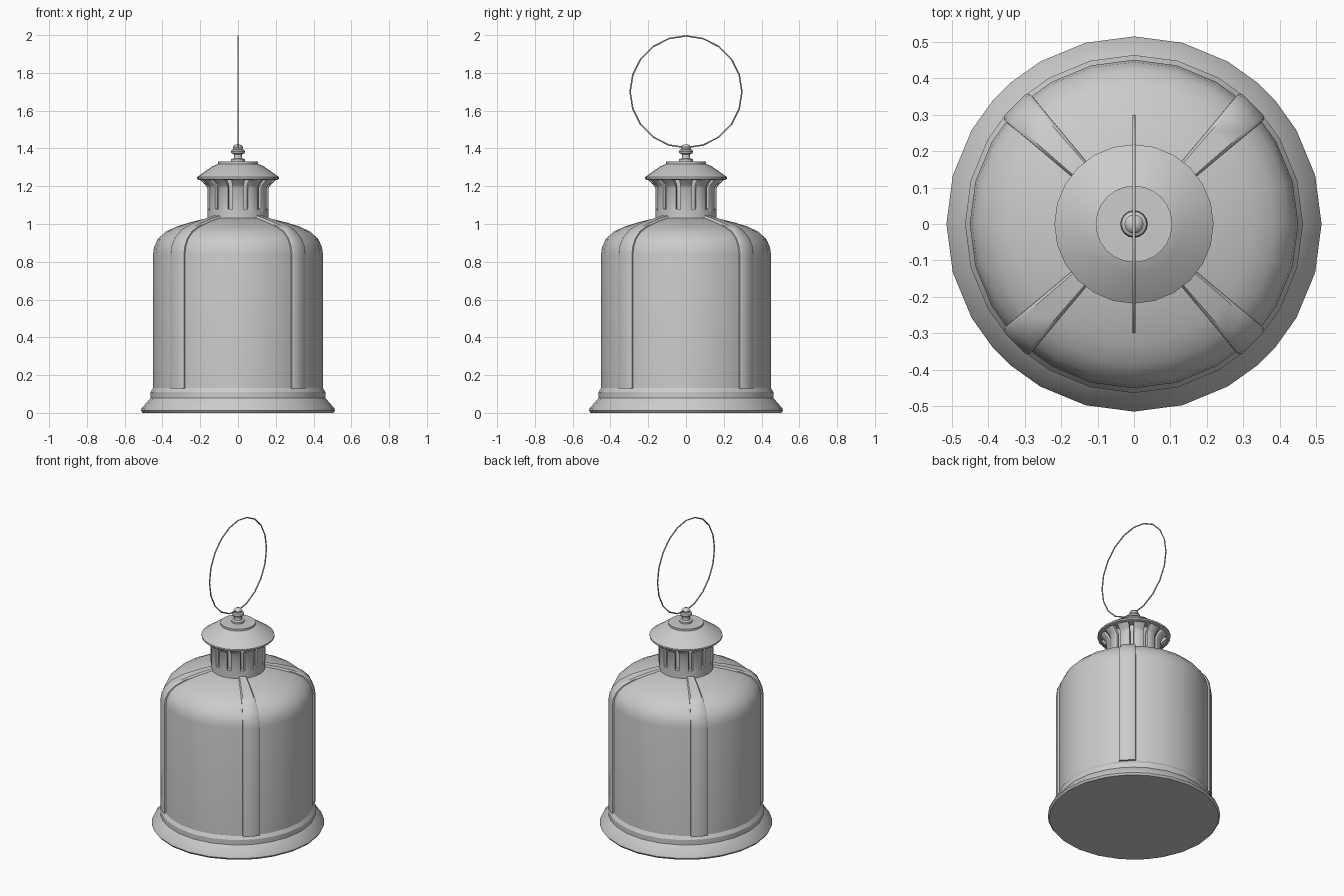
import bpy, bmesh, math
from mathutils import Vector

if "Cube" in bpy.data.objects:
    bpy.data.objects.remove(bpy.data.objects["Cube"])

EVEN = [i * 15 for i in range(24)]
# body facets: split around each diagonal so a flat sits under every strap
BODY = [q * 90 + a for q in range(4) for a in (0, 15, 30, 41, 49, 60, 75)]


def finish(name, bm, angle=35):
    bmesh.ops.recalc_face_normals(bm, faces=bm.faces)
    me = bpy.data.meshes.new(name)
    bm.to_mesh(me)
    bm.free()
    ob = bpy.data.objects.new(name, me)
    bpy.context.collection.objects.link(ob)
    bpy.ops.object.select_all(action='DESELECT')
    ob.select_set(True)
    bpy.context.view_layer.objects.active = ob
    bpy.ops.object.shade_smooth_by_angle(angle=math.radians(angle))
    return ob


def bridge(bm, rings):
    """Skin consecutive closed rings and cap both ends."""
    for a, b in zip(rings, rings[1:]):
        n = len(a)
        for i in range(n):
            j = (i + 1) % n
            bm.faces.new((a[i], a[j], b[j], b[i]))
    bm.faces.new(rings[0])
    bm.faces.new(rings[-1])


def lathe(name, profile, angles=EVEN, angle=35):
    bm = bmesh.new()
    rings = [[bm.verts.new((r * math.cos(math.radians(a)),
                            r * math.sin(math.radians(a)), z)) for a in angles]
             for r, z in profile]
    bridge(bm, rings)
    return finish(name, bm, angle)


def strap(name, path, thick, inset, deg):
    """Rounded bar following an (r, z, half width) path at one heading."""
    bm = bmesh.new()
    out = Vector((math.cos(math.radians(deg)), math.sin(math.radians(deg)), 0))
    side = Vector((-out.y, out.x, 0))
    up = Vector((0, 0, 1))
    rings = []
    for i, (r, z, w) in enumerate(path):
        p, q = path[max(i - 1, 0)], path[min(i + 1, len(path) - 1)]
        t = (out * (q[0] - p[0]) + up * (q[1] - p[1])).normalized()
        nrm = out * t.z - up * t.dot(out)
        section = [(-w, -inset), (-w, thick * .4), (-w * .8, thick),
                   (w * .8, thick), (w, thick * .4), (w, -inset)]
        rings.append([bm.verts.new(out * r + up * z + side * s + nrm * d)
                      for s, d in section])
    bridge(bm, rings)
    return finish(name, bm, 40)


# flared base plate with its seating lip
lathe("base", [(.505, 0), (.514, .012), (.51, .025), (.463, .078), (.463, .11),
               (.448, .135)], BODY, 25)

# main drum with rounded shoulder
lathe("body", [(.45, .1), (.45, .84), (.444, .88), (.425, .92), (.385, .958),
               (.33, .985), (.25, 1.01), (.16, 1.032)], BODY, 40)

# four straps running down the shoulder and wall
strap_path = [(.45, .13, .05), (.45, .84, .05), (.444, .88, .05),
              (.425, .92, .048), (.385, .958, .044), (.33, .985, .039),
              (.25, 1.01, .032), (.15, 1.034, .023)]
for k in range(4):
    strap(f"strap_{k + 1}", strap_path, .012, .03, 45 + 90 * k)

# vent chimney: lower collar, inner core and flared slats
lathe("vent_collar", [(.162, 1.02), (.162, 1.08), (.13, 1.08)])
lathe("vent_core", [(.13, 1.06), (.13, 1.25)])
slat_path = [(.155, 1.07, .029), (.155, 1.19, .029), (.166, 1.21, .031),
             (.195, 1.238, .036)]
for k in range(12):
    strap(f"vent_slat_{k + 1}", slat_path, .007, .012, 30 * k)

# roof cap with raised disc
lathe("roof", [(.12, 1.25), (.205, 1.233), (.218, 1.238), (.218, 1.248),
               (.135, 1.306), (.105, 1.318), (.105, 1.33), (.03, 1.332)])

# turned finial
lathe("finial", [(.038, 1.328), (.038, 1.343), (.022, 1.348), (.02, 1.368),
                 (.034, 1.374), (.037, 1.383), (.034, 1.392), (.024, 1.397),
                 (.026, 1.408), (.02, 1.417), (.008, 1.422)],
      [i * 22.5 for i in range(16)])

# hanging ring
bpy.ops.mesh.primitive_torus_add(location=(0, 0, 1.7), rotation=(0, math.pi / 2, 0),
                                 major_segments=20, minor_segments=6,
                                 major_radius=.296, minor_radius=.004)
ring = bpy.context.object
ring.name = "hanging_ring"
bpy.ops.object.shade_smooth_by_angle(angle=math.radians(65))
